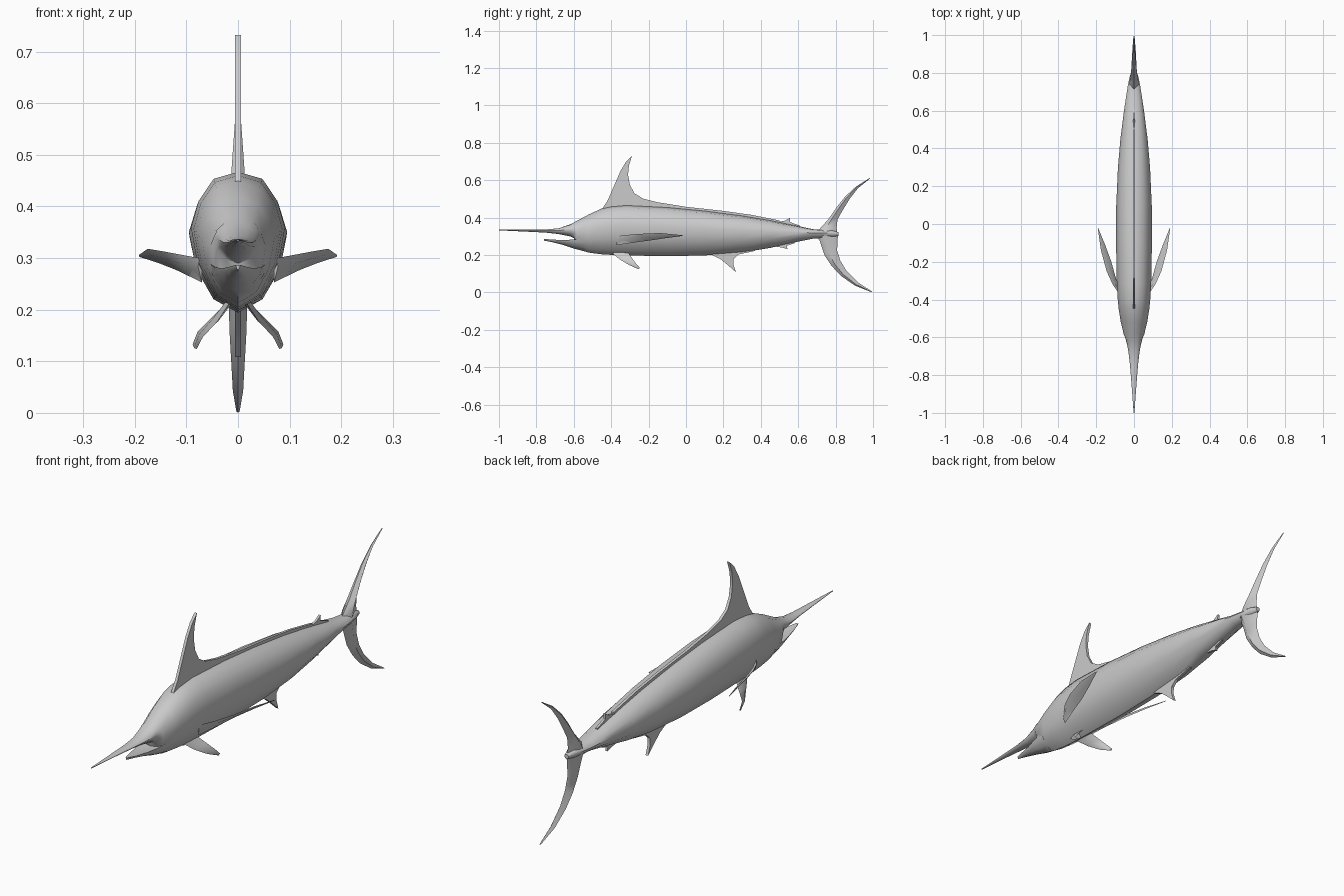
import bpy, bmesh, math
from mathutils import Vector

cube = bpy.data.objects.get("Cube")
if cube:
    bpy.data.objects.remove(cube, do_unlink=True)

grey = bpy.data.materials.new("plain grey")
grey.use_nodes = True
COLOUR = (0.6, 0.6, 0.6, 1)
grey.diffuse_color = COLOUR
grey.node_tree.nodes["Principled BSDF"].inputs["Base Color"].default_value = COLOUR


def finish(name, bm, angle=45):
    """Turn a bmesh into a smooth-shaded grey object."""
    bmesh.ops.recalc_face_normals(bm, faces=bm.faces)
    mesh = bpy.data.meshes.new(name)
    bm.to_mesh(mesh)
    bm.free()
    mesh.materials.append(grey)
    obj = bpy.data.objects.new(name, mesh)
    bpy.context.collection.objects.link(obj)
    bpy.ops.object.select_all(action='DESELECT')
    obj.select_set(True)
    bpy.context.view_layer.objects.active = obj
    bpy.ops.object.shade_smooth_by_angle(angle=math.radians(angle))
    return obj


def skin(name, rings, angle=45):
    """Bridge rings of equal point count and cap both ends."""
    bm = bmesh.new()
    loops = [[bm.verts.new(p) for p in ring] for ring in rings]
    n = len(loops[0])
    for a, b in zip(loops, loops[1:]):
        for i in range(n):
            j = (i + 1) % n
            bm.faces.new((a[i], a[j], b[j], b[i]))
    bm.faces.new(loops[0])
    bm.faces.new(loops[-1])
    return finish(name, bm, angle)


def tube(name, sections, half, angle=45):
    """Loft mirrored cross-sections given as y, bottom, top, half width."""
    shape = half + [(-x, z) for x, z in reversed(half) if x > 0]
    rings = [[(x * w, y, lo + (hi - lo) * z) for x, z in shape]
             for y, lo, hi, w in sections]
    return skin(name, rings, angle)


def plate(name, outline, thickness):
    """Upright flat fin on the centre line from a y, z outline."""
    bm = bmesh.new()
    sides = [[bm.verts.new((s * thickness / 2, y, z)) for y, z in outline] for s in (-1, 1)]
    for side in sides:
        bm.faces.new(side)
    for i in range(len(outline)):
        j = (i + 1) % len(outline)
        bm.faces.new((sides[0][i], sides[0][j], sides[1][j], sides[1][i]))
    return finish(name, bm, 30)


def blade(name, leading, trailing, thick, side=1):
    """Lens-section fin between two edges, optionally mirrored in x."""
    rings = []
    pairs = [(Vector(l), Vector(t)) for l, t in zip(leading, trailing)]
    for i, (l, t) in enumerate(pairs):
        span = pairs[min(i + 1, len(pairs) - 1)][0] - pairs[max(i - 1, 0)][0]
        normal = (t - l).cross(span).normalized()
        ring = [l, l.lerp(t, .35) + normal * thick[i], t, l.lerp(t, .35) - normal * thick[i]]
        rings.append([(p.x * side, p.y, p.z) for p in ring])
    return skin(name, rings, 60)


# Body, head and upper bill
body_half = [(0, 0), (.5, .1), (.86, .33), (1, .6), (.84, .79), (.52, .95), (0, 1)]
tube("body", [
    (-1, .332, .336, .002), (-.85, .325, .337, .013), (-.75, .32, .337, .021),
    (-.68, .312, .343, .029), (-.62, .3, .364, .04), (-.6, .29, .374, .047),
    (-.585, .235, .382, .054), (-.52, .213, .417, .07), (-.45, .204, .449, .081),
    (-.4, .201, .46, .086), (-.32, .198, .467, .091), (-.1, .194, .456, .095),
    (.1, .198, .437, .094), (.3, .214, .411, .085), (.45, .238, .386, .072),
    (.6, .272, .355, .053), (.68, .288, .338, .041), (.73, .291, .334, .033),
    (.78, .294, .333, .023), (.815, .302, .322, .01)], body_half)

# Lower jaw, leaving the mouth slightly open
jaw_half = [(0, 0), (.55, .25), (.9, .7), (1, 1), (.6, .88), (0, .82)]
tube("lower_jaw", [
    (-.76, .277, .287, .004), (-.72, .27, .283, .017), (-.66, .255, .28, .031),
    (-.6, .235, .283, .047), (-.54, .219, .29, .056)], jaw_half)

# Fins on the centre line
plate("main_dorsal_fin", [
    (-.46, .43), (-.42, .49), (-.385, .57), (-.35, .65), (-.32, .7), (-.288, .732),
    (-.305, .68), (-.31, .63), (-.3, .575), (-.275, .53), (-.23, .502), (-.15, .482),
    (0, .458), (.2, .436), (.35, .415), (.5, .385), (.5, .35), (.2, .4),
    (-.1, .43), (-.4, .43)], .012)
plate("second_dorsal_fin", [
    (.49, .36), (.5, .378), (.53, .384), (.557, .4), (.556, .376), (.61, .357), (.61, .34)], .01)
plate("anal_fin", [
    (.12, .22), (.14, .2), (.185, .178), (.225, .145), (.267, .108), (.253, .15),
    (.255, .18), (.28, .203), (.37, .222), (.37, .24)], .012)
plate("second_anal_fin", [
    (.48, .26), (.485, .244), (.515, .24), (.542, .232), (.54, .25), (.58, .263), (.58, .28)], .01)

# Crescent tail, two swept lobes meeting at the narrow stem
blade("upper_tail_lobe",
      [(0, .69, .3), (0, .715, .34), (0, .76, .39), (0, .805, .455), (0, .85, .512), (0, .91, .567), (0, .982, .612)],
      [(0, .813, .3), (0, .805, .345), (0, .81, .39), (0, .838, .44), (0, .875, .5), (0, .92, .558), (0, .984, .609)],
      [.028, .025, .019, .014, .01, .006, .002])
blade("lower_tail_lobe",
      [(0, .69, .32), (0, .715, .275), (0, .74, .2), (0, .78, .14), (0, .83, .087), (0, .905, .036), (0, .993, .001)],
      [(0, .813, .32), (0, .81, .27), (0, .808, .225), (0, .825, .17), (0, .858, .115), (0, .918, .055), (0, .996, .004)],
      [.028, .024, .018, .016, .013, .01, .003])

# Paired fins
for label, side in (("left", 1), ("right", -1)):
    blade(label + "_pectoral_fin",
          [(.075, -.375, .3), (.113, -.32, .307), (.145, -.25, .313), (.175, -.14, .318), (.192, -.02, .306)],
          [(.07, -.37, .253), (.095, -.29, .265), (.12, -.2, .277), (.153, -.11, .29), (.19, -.02, .302)],
          [.005, .005, .004, .003, .001], side)
    blade(label + "_pelvic_fin",
          [(.015, -.4, .215), (.04, -.355, .177), (.068, -.305, .147), (.08, -.252, .124)],
          [(.02, -.31, .215), (.05, -.29, .186), (.078, -.27, .158), (.088, -.248, .133)],
          [.006, .006, .005, .003], side)
